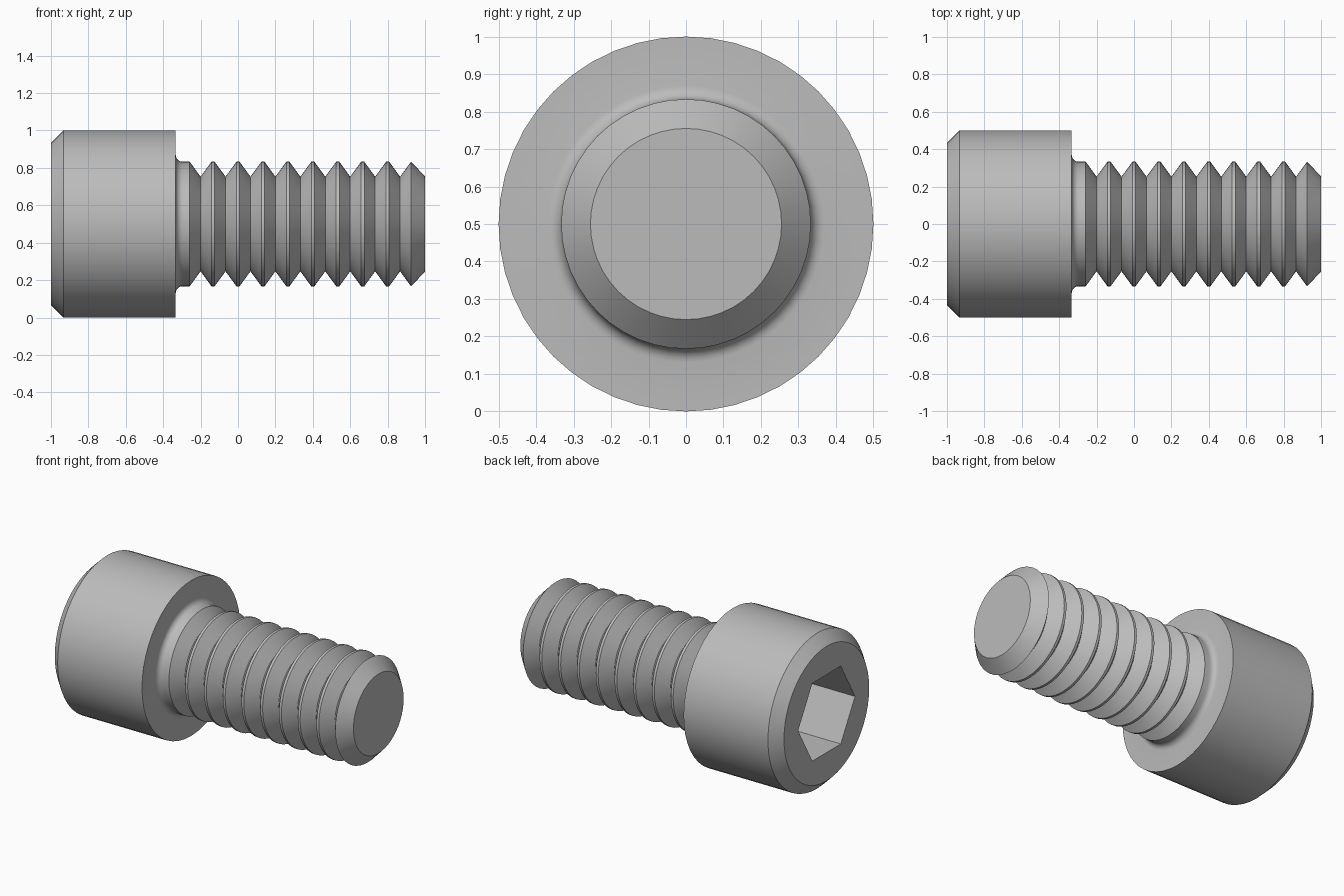
import bpy
import bmesh
from math import pi, sin, cos, radians
from mathutils import Matrix, Vector

SEGMENTS = 48
AXIS_Z = 0.5
HEAD_R, SHANK_R, ROOT_R = 0.5, 0.333, 0.253
HEAD_END = -0.333
PITCH = 2 / 15
FLANK = PITCH * 7 / 16
SOCKET_R, SOCKET_DEPTH = 0.289, 0.333

default = bpy.data.objects.get("Cube")
if default:
    bpy.data.objects.remove(default, do_unlink=True)

steel = bpy.data.materials.new("grey steel")
steel.use_nodes = True
colour = (0.5, 0.5, 0.5, 1)
steel.diffuse_color = colour
steel.node_tree.nodes["Principled BSDF"].inputs["Base Color"].default_value = colour


def make_object(name, bm):
    bmesh.ops.recalc_face_normals(bm, faces=bm.faces)
    mesh = bpy.data.meshes.new(name)
    bm.to_mesh(mesh)
    bm.free()
    mesh.materials.append(steel)
    obj = bpy.data.objects.new(name, mesh)
    bpy.context.collection.objects.link(obj)
    return obj


def lathe(name, profile):
    """Revolve (x, radius) points around the screw axis and cap both ends."""
    bm = bmesh.new()
    rings = []
    for x, r in profile:
        angles = [2 * pi * i / SEGMENTS for i in range(SEGMENTS)]
        rings.append([bm.verts.new((x, r * cos(a), AXIS_Z + r * sin(a))) for a in angles])
    for a, b in zip(rings, rings[1:]):
        for i in range(SEGMENTS):
            j = (i + 1) % SEGMENTS
            bm.faces.new((a[i], a[j], b[j], b[i]))
    bm.faces.new(rings[0])
    bm.faces.new(rings[-1])
    return make_object(name, bm)


# Chamfered cylindrical head
profile = [(-1, 0.433), (-0.933, HEAD_R), (HEAD_END, HEAD_R)]

# Rounded fillet under the head
fillet = 0.036
for i in range(6):
    a = radians(18 * i)
    profile.append((HEAD_END + fillet * (1 - cos(a)),
                    SHANK_R + fillet * (1 - sin(a))))

# Ring-shaped thread grooves with narrow flat crests
for k in range(9):
    root = -0.2 + k * PITCH
    profile += [(root - FLANK, SHANK_R), (root, ROOT_R), (root + FLANK, SHANK_R)]

# Chamfered tip
profile.append((1, 0.255))
screw = lathe("socket_head_screw", profile)

# Hexagonal socket cut into the head, corners on the y axis
bm = bmesh.new()
bmesh.ops.create_cone(bm, cap_ends=True, segments=6, radius1=SOCKET_R,
                      radius2=SOCKET_R, depth=2 * SOCKET_DEPTH)
corner = max(bm.verts, key=lambda v: v.co.y).co
if abs(corner.x) > 0.01:
    bmesh.ops.rotate(bm, verts=bm.verts, matrix=Matrix.Rotation(pi / 6, 3, "Z"))
bmesh.ops.rotate(bm, verts=bm.verts, matrix=Matrix.Rotation(pi / 2, 3, "Y"))
bmesh.ops.translate(bm, verts=bm.verts, vec=Vector((-1, 0, AXIS_Z)))
cutter = make_object("socket_cutter", bm)
cutter.hide_render = True

bpy.ops.object.select_all(action="DESELECT")
bpy.context.view_layer.objects.active = screw
screw.select_set(True)
cut = screw.modifiers.new("hex_socket", "BOOLEAN")
cut.operation = "DIFFERENCE"
cut.solver = "EXACT"
cut.object = cutter
bpy.ops.object.modifier_apply(modifier=cut.name)
bpy.data.objects.remove(cutter, do_unlink=True)

# Smooth round surfaces, crisp machined edges
bpy.ops.object.shade_smooth_by_angle(angle=radians(30))
